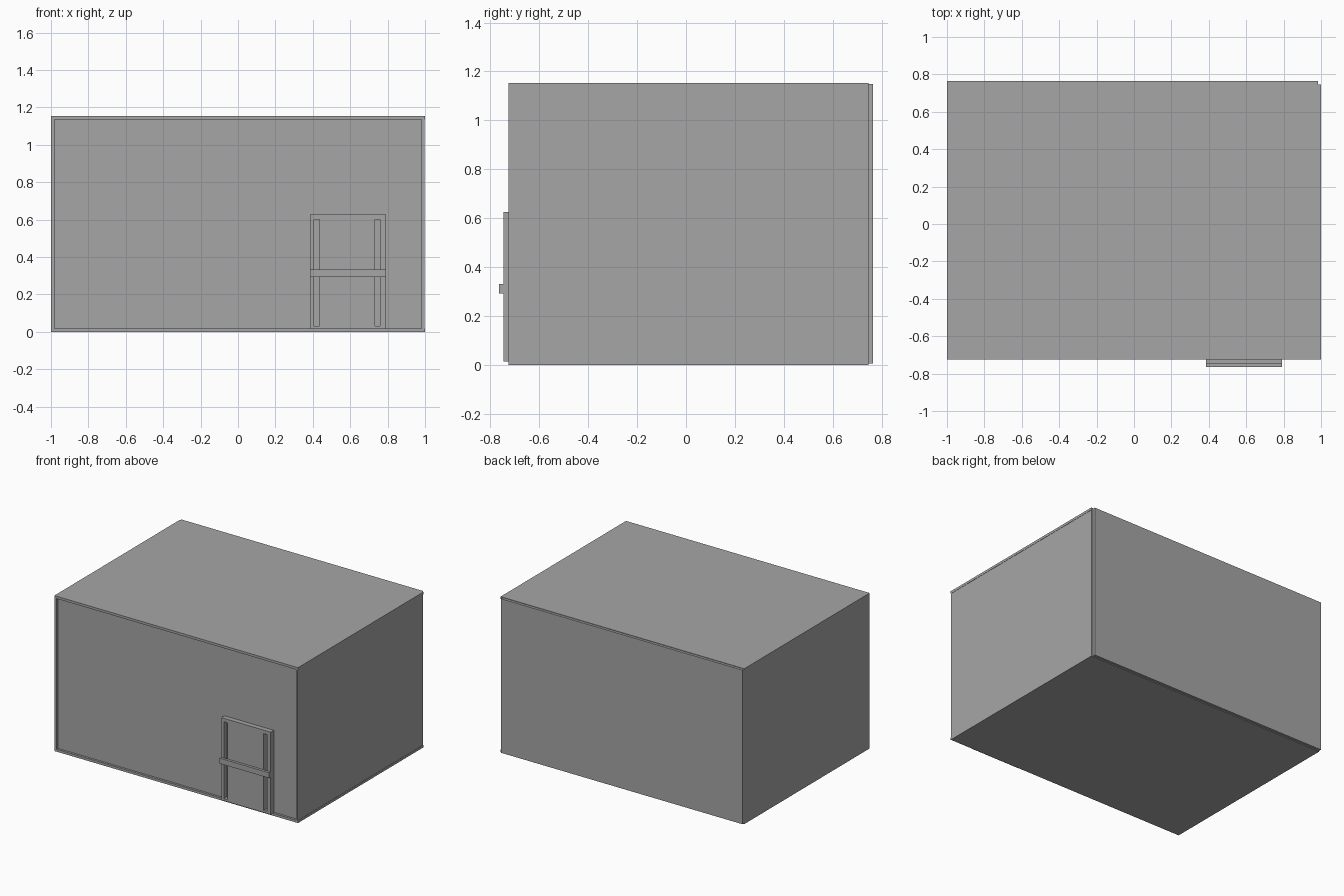
import bpy
import bmesh

cube = bpy.data.objects.get("Cube")
if cube:
    bpy.data.objects.remove(cube, do_unlink=True)

grey = bpy.data.materials.new("plain_grey")
grey.use_nodes = True
GREY = (0.38, 0.38, 0.38, 1)
grey.diffuse_color = GREY
grey.node_tree.nodes["Principled BSDF"].inputs["Base Color"].default_value = GREY


def box(name, xs, ys, zs):
    """Box spanning the given (min, max) range on each axis."""
    bm = bmesh.new()
    bmesh.ops.create_cube(bm, size=1)
    for v in bm.verts:
        v.co = [r[0] if c < 0 else r[1] for c, r in zip(v.co, (xs, ys, zs))]
    mesh = bpy.data.meshes.new(name)
    bm.to_mesh(mesh)
    bm.free()
    mesh.materials.append(grey)
    obj = bpy.data.objects.new(name, mesh)
    bpy.context.collection.objects.link(obj)
    return obj


FRONT, BACK, TOP, T = -0.725, 0.745, 1.153, 0.018
DEPTH = (FRONT, BACK)

# Floor, roof and side walls form the outer shell
box("floor", (-1, 1), DEPTH, (0, T))
box("roof", (-1, 1), DEPTH, (TOP - T, TOP))
box("left_wall", (1 - T, 0.998), DEPTH, (T, TOP - T))
box("right_wall", (-1, -1 + T), DEPTH, (T, TOP - T))

# Front panel sits slightly inside the shell, back panel lies on its rear edge
PANEL = FRONT + 0.016
box("front_panel", (-1 + T, 1 - T), (PANEL, PANEL + T), (T, TOP - T))
box("back_panel", (-1, 0.985), (BACK, 0.764), (0.006, TOP - 0.004))

# Door: leaf pieces arranged around two tall slots
X0, X1, Z0, Z1 = 0.385, 0.79, 0.014, 0.626
SLOTS = ((0.405, 0.437), (0.733, 0.76))
LEAF = (FRONT - 0.02, PANEL)
LOW, HIGH = 0.03, 0.6
box("door_bottom_rail", (X0, X1), LEAF, (Z0, LOW))
box("door_top_rail", (X0, X1), LEAF, (HIGH, Z1))
box("door_outer_stile_right", (X0, SLOTS[0][0]), LEAF, (LOW, HIGH))
box("door_centre", (SLOTS[0][1], SLOTS[1][0]), LEAF, (LOW, HIGH))
box("door_outer_stile_left", (SLOTS[1][1], X1), LEAF, (LOW, HIGH))

# Push bar across the door
box("door_bar", (X0, X1), (-0.764, LEAF[0]), (0.292, 0.332))
